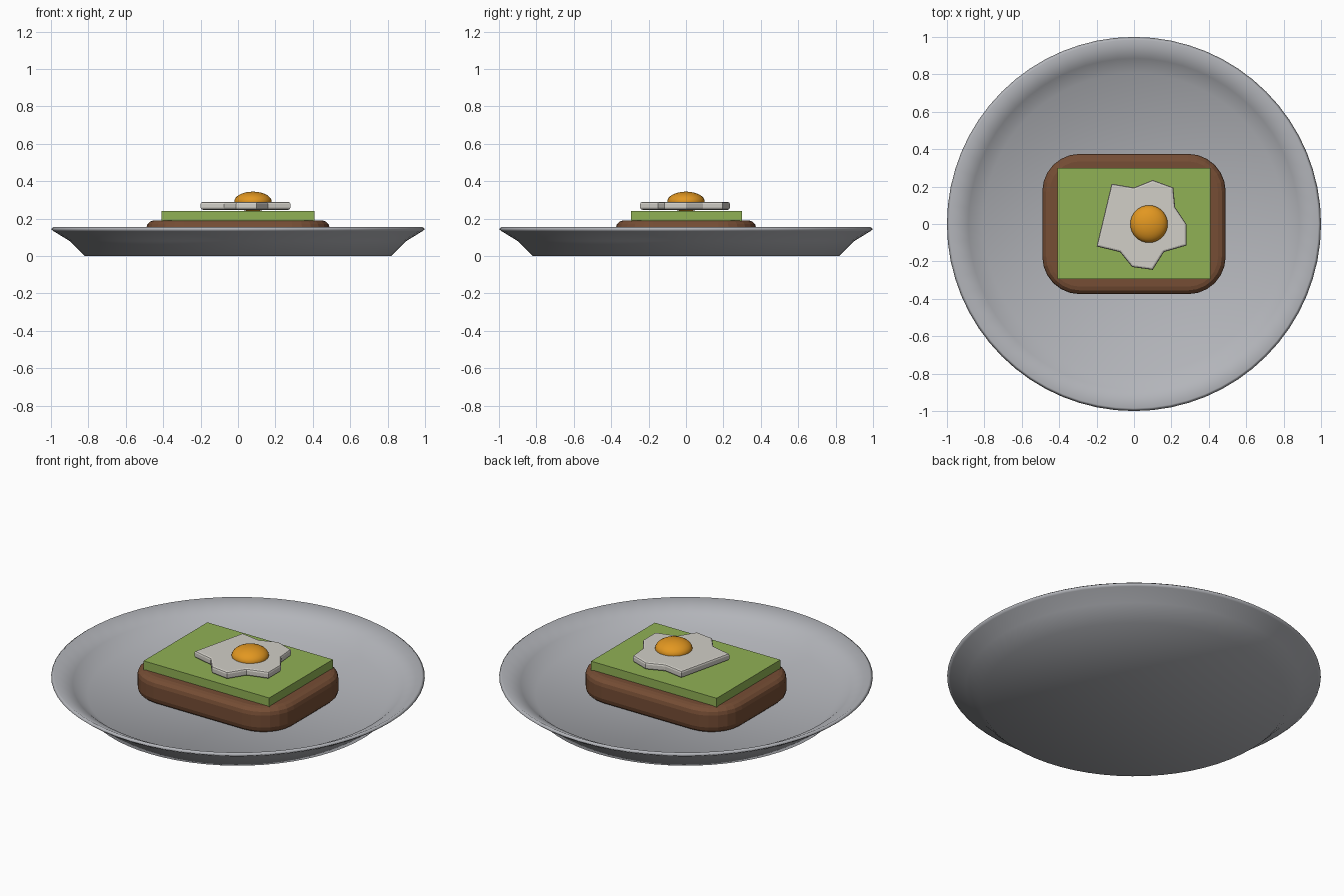
import bpy, bmesh, math

if "Cube" in bpy.data.objects:
    bpy.data.objects.remove(bpy.data.objects["Cube"])


def material(name, rgb):
    m = bpy.data.materials.new(name)
    m.diffuse_color = (*rgb, 1)
    m.use_nodes = True
    m.node_tree.nodes["Principled BSDF"].inputs["Base Color"].default_value = m.diffuse_color
    return m


ceramic = material("grey ceramic", (0.45, 0.46, 0.49))
crust = material("brown bread", (0.18, 0.075, 0.035))
green = material("avocado green", (0.28, 0.44, 0.09))
white = material("egg white", (0.64, 0.62, 0.57))
yellow = material("yolk orange", (0.76, 0.31, 0.015))


def make_object(name, bm, mat):
    bmesh.ops.recalc_face_normals(bm, faces=bm.faces)
    mesh = bpy.data.meshes.new(name)
    bm.to_mesh(mesh)
    bm.free()
    mesh.materials.append(mat)
    ob = bpy.data.objects.new(name, mesh)
    bpy.context.collection.objects.link(ob)
    return ob


def slab(name, outline, z0, z1, mat, bevel=0.0, segments=2):
    """Extrude a closed outline from z0 to z1, rounding its top and bottom rims."""
    bm = bmesh.new()
    base = bm.faces.new([bm.verts.new((x, y, z0)) for x, y in outline])
    ext = bmesh.ops.extrude_face_region(bm, geom=[base], use_keep_orig=True)
    for v in ext["geom"]:
        if isinstance(v, bmesh.types.BMVert):
            v.co.z = z1
    bmesh.ops.recalc_face_normals(bm, faces=bm.faces)
    if bevel:
        rims = [e for e in bm.edges if abs(e.verts[0].co.z - e.verts[1].co.z) < 1e-6]
        bmesh.ops.bevel(bm, geom=rims, offset=bevel, segments=segments,
                        profile=0.5, affect='EDGES')
    return make_object(name, bm, mat)


def rounded_rect(hx, hy, r, steps):
    pts = []
    for i, (sx, sy) in enumerate([(1, 1), (-1, 1), (-1, -1), (1, -1)]):
        for k in range(steps + 1):
            a = math.pi / 2 * (i + k / steps)
            pts.append((sx * (hx - r) + r * math.cos(a), sy * (hy - r) + r * math.sin(a)))
    return pts


# Plate: lathed profile running from the underside centre over the rim to the inner floor
profile = [(0, 0), (0.82, 0), (0.90, 0.08), (0.985, 0.132), (1.0, 0.144), (0.985, 0.155),
           (0.885, 0.103), (0.805, 0.04), (0, 0.04)]
bm = bmesh.new()
verts = [bm.verts.new((r, 0, z)) for r, z in profile]
edges = [bm.edges.new(pair) for pair in zip(verts, verts[1:])]
bmesh.ops.spin(bm, geom=verts + edges, cent=(0, 0, 0), axis=(0, 0, 1),
               angle=2 * math.pi, steps=64)
bmesh.ops.remove_doubles(bm, verts=bm.verts, dist=1e-4)
plate = make_object("plate", bm, ceramic)
plate.data.shade_smooth()

# Bread slice and avocado layer
slab("bread", rounded_rect(0.49, 0.375, 0.2, 6), 0.04, 0.19, crust, 0.04, 3)
slab("avocado", [(-0.41, -0.295), (0.41, -0.295), (0.41, 0.3), (-0.41, 0.3)], 0.185, 0.24, green)

# Fried egg: irregular white
egg_outline = [(-0.2, -0.12), (-0.075, -0.15), (-0.01, -0.23), (0.10, -0.245), (0.16, -0.15),
               (0.28, -0.115), (0.28, 0.0), (0.22, 0.09), (0.21, 0.195), (0.10, 0.235),
               (0.0, 0.195), (-0.12, 0.215)]
slab("egg_white", egg_outline, 0.247, 0.289, white, 0.011, 2)

# Yolk: flattened sphere
bm = bmesh.new()
bmesh.ops.create_uvsphere(bm, u_segments=32, v_segments=16, radius=0.1)
for v in bm.verts:
    v.co = (v.co.x + 0.08, v.co.y, v.co.z * 0.53 + 0.291)
yolk = make_object("yolk", bm, yellow)
yolk.data.shade_smooth()
